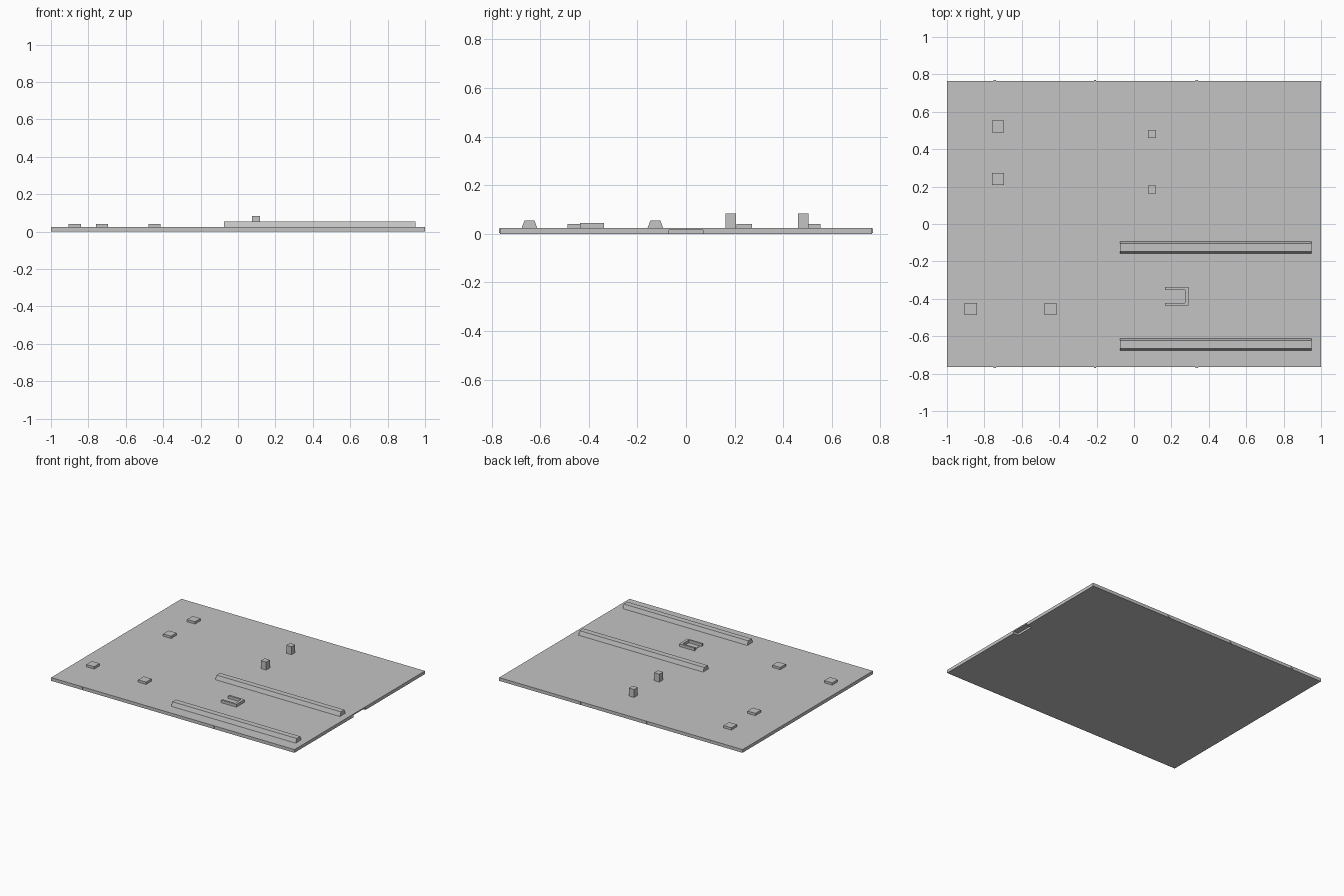
import bpy
import bmesh

cube = bpy.data.objects.get("Cube")
if cube:
    bpy.data.objects.remove(cube, do_unlink=True)

grey = bpy.data.materials.new("plain grey")
grey.use_nodes = True
grey.diffuse_color = (0.55, 0.55, 0.55, 1)
grey.node_tree.nodes["Principled BSDF"].inputs["Base Color"].default_value = (0.55, 0.55, 0.55, 1)

TOP = 0.024  # upper surface of the slab


def prism(name, outline, axis, start, end):
    """Extrude a closed 2D outline along x (outline is y,z) or z (outline is x,y)."""
    bm = bmesh.new()
    place = (lambda p: (start, *p)) if axis == "x" else (lambda p: (*p, start))
    face = bm.faces.new([bm.verts.new(place(p)) for p in outline])
    ext = bmesh.ops.extrude_face_region(bm, geom=[face])
    verts = [g for g in ext["geom"] if isinstance(g, bmesh.types.BMVert)]
    d = end - start
    bmesh.ops.translate(bm, verts=verts, vec=(d, 0, 0) if axis == "x" else (0, 0, d))
    bmesh.ops.recalc_face_normals(bm, faces=bm.faces)
    mesh = bpy.data.meshes.new(name)
    bm.to_mesh(mesh)
    bm.free()
    mesh.materials.append(grey)
    ob = bpy.data.objects.new(name, mesh)
    bpy.context.collection.objects.link(ob)
    return ob


def box(name, x, y, sx, sy, z0, z1):
    corners = [(x + i * sx / 2, y + j * sy / 2) for i, j in ((-1, -1), (1, -1), (1, 1), (-1, 1))]
    return prism(name, corners, "z", z0, z1)


# Base slab with a shallow notch under its left edge
slab = box("base_slab", 0, 0, 2, 1.53, 0, TOP)
cutter = box("notch_cutter", 1, 0, 0.08, 0.14, -0.02, 0.015)
cutter.hide_render = True
cut = slab.modifiers.new("notch", "BOOLEAN")
cut.operation = "DIFFERENCE"
cut.solver = "EXACT"
cut.object = cutter
bpy.context.view_layer.objects.active = slab
bpy.ops.object.modifier_apply(modifier=cut.name)
bpy.data.objects.remove(cutter, do_unlink=True)

# Small tabs on the front and back edges
for x in (-0.745, -0.208, 0.335):
    for side in (-1, 1):
        box("edge_tab", x, side * 0.766, 0.012, 0.006, 0.004, 0.021)

# Low square pads
for x, y in ((-0.873, -0.455), (-0.446, -0.455), (-0.728, 0.521), (-0.728, 0.24)):
    box("square_pad", x, y, 0.065, 0.065, TOP, 0.041)

# Upright posts
for y in (0.184, 0.482):
    box("post", 0.096, y, 0.043, 0.043, TOP, 0.083)

# Long beams with sloping sides
for y in (-0.126, -0.644):
    profile = [(y - 0.032, TOP), (y + 0.032, TOP), (y + 0.021, 0.054), (y - 0.021, 0.054)]
    prism("long_beam", profile, "x", -0.075, 0.948)

# U-shaped bracket, open towards the right, with a thin plate inside
y, h = -0.387, 0.049
t = 0.014
bracket = [(0.166, y - h), (0.292, y - h), (0.292, y + h), (0.166, y + h),
           (0.166, y + h - t), (0.272, y + h - t), (0.272, y - h + t), (0.166, y - h + t)]
prism("bracket", bracket, "z", TOP, 0.044)
box("bracket_plate", 0.22, y, 0.085, 0.05, TOP, 0.028)
